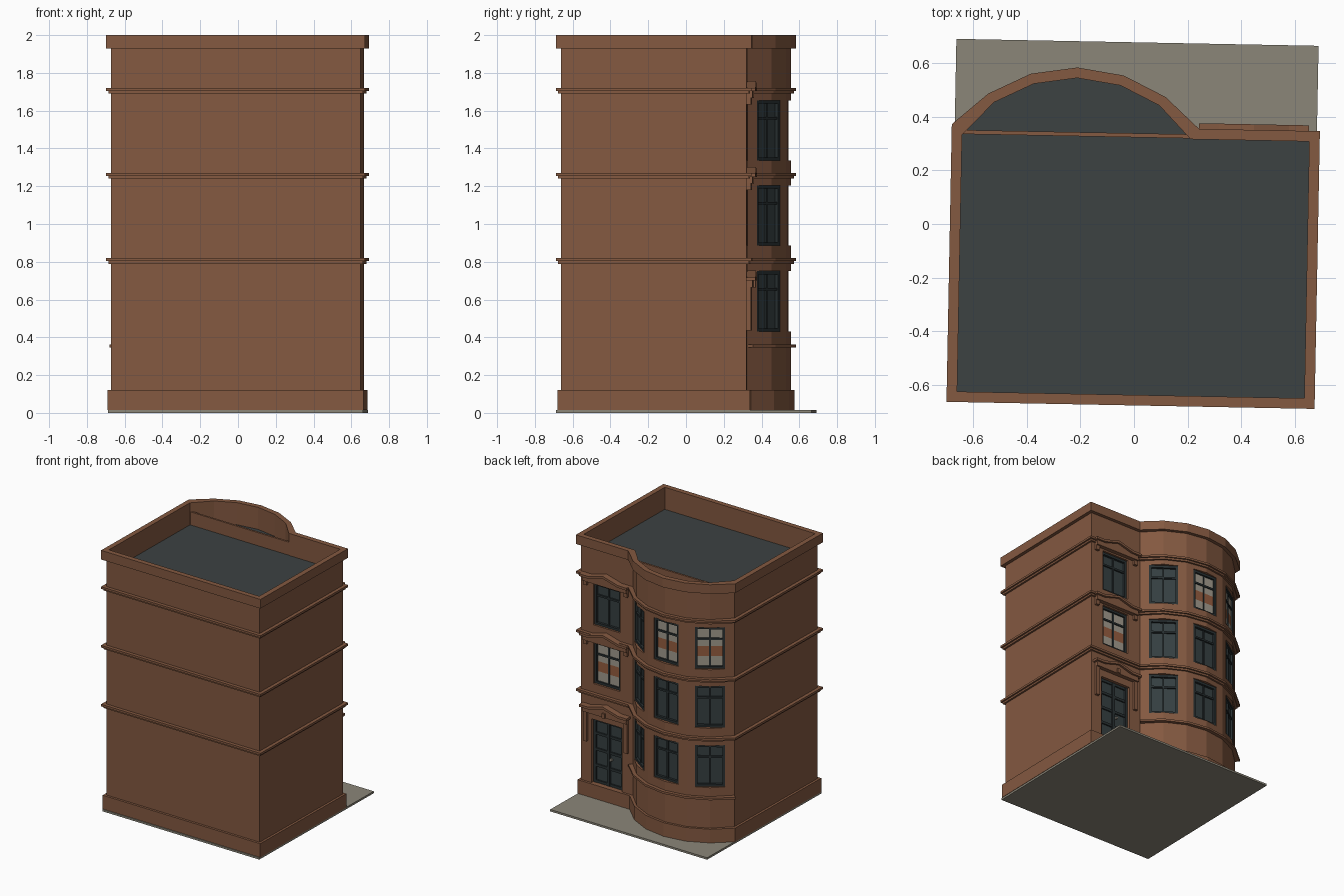
import bpy, bmesh, math
from mathutils import Matrix

if "Cube" in bpy.data.objects:
    bpy.data.objects.remove(bpy.data.objects["Cube"], do_unlink=True)


def material(name, rgb):
    m = bpy.data.materials.new(name)
    m.use_nodes = True
    m.diffuse_color = (*rgb, 1)
    m.node_tree.nodes["Principled BSDF"].inputs["Base Color"].default_value = (*rgb, 1)
    return m


BRICK = material("brownstone", (0.23, 0.10, 0.052))
ROOF = material("roof_slate", (0.045, 0.054, 0.055))
PAVING = material("paving", (0.26, 0.24, 0.19))
FRAME = material("dark_frame", (0.022, 0.030, 0.032))
GLASS = material("dark_glass", (0.036, 0.050, 0.053))
BLIND = material("pale_blind", (0.36, 0.33, 0.27))
CURTAIN = material("rust_curtain", (0.30, 0.11, 0.05))

TURN = Matrix.Rotation(math.radians(-1.1), 4, "Z")   # whole house sits slightly turned
W, B, F = 0.66, 0.65, 0.333                          # half width, front wall, rear wall
BAY_X, BAY_R, STEP = -0.222, 0.553, math.radians(17.4)
FLAT = Matrix.Identity(4)


def finish(name, bm, mats, frame=FLAT):
    bmesh.ops.recalc_face_normals(bm, faces=bm.faces)
    bm.transform(TURN @ frame)
    me = bpy.data.meshes.new(name)
    bm.to_mesh(me)
    bm.free()
    for m in mats:
        me.materials.append(m)
    ob = bpy.data.objects.new(name, me)
    bpy.context.collection.objects.link(ob)
    return ob


def add_box(bm, u0, u1, v0, v1, z0, z1, index=0):
    made = bmesh.ops.create_cube(bm, size=1)["verts"]
    for v in made:
        v.co = (u1 if v.co.x > 0 else u0, v1 if v.co.y > 0 else v0, z1 if v.co.z > 0 else z0)
    for f in {f for v in made for f in v.link_faces}:
        f.material_index = index


def boxes(name, items, mats, frame=FLAT):
    bm = bmesh.new()
    for it in items:
        add_box(bm, *it)
    return finish(name, bm, mats, frame)


def extrude(name, pts, a, b, mats, upright=False, frame=FLAT):
    """Prism of a plan outline (a, b heights) or an upright profile (a, b depths)."""
    bm = bmesh.new()
    face = bm.faces.new([bm.verts.new((p, a, q) if upright else (p, q, a)) for p, q in pts])
    new = bmesh.ops.extrude_face_region(bm, geom=[face])["geom"]
    move = (0, b - a, 0) if upright else (0, 0, b - a)
    bmesh.ops.translate(bm, vec=move, verts=[g for g in new if isinstance(g, bmesh.types.BMVert)])
    return finish(name, bm, mats, frame)


def bay_arc(off):
    r = BAY_R + off
    pts = [(BAY_X + r * math.sin(i * STEP), r * math.cos(i * STEP)) for i in range(3, -4, -1)]
    pts[0] = (pts[0][0], F + off)
    pts[-1] = (-W - off, F + off)
    return pts


def plan(off):
    return [(-W - off, -B - off), (W + off, -B - off), (W + off, F + off)] + bay_arc(off)


def ring(name, out, inn, z0, z1):
    bm = bmesh.new()
    loops = [[bm.verts.new((x, y, z)) for x, y in plan(o)]
             for o, z in ((out, z0), (out, z1), (inn, z1), (inn, z0))]
    n = len(loops[0])
    for k in range(4):
        a, b = loops[k], loops[(k + 1) % 4]
        for i in range(n):
            j = (i + 1) % n
            bm.faces.new((a[i], a[j], b[j], b[i]))
    return finish(name, bm, [BRICK])


# Ground slab and solid body
boxes("ground_slab", [(-0.675, 0.675, -0.675, 0.677, 0, 0.015)], [PAVING])
body = extrude("house_body", plan(0), 0.015, 1.83, [BRICK, ROOF])

# Openings: frame, half width, bottom, top, wall distance, curtained
WING = Matrix.Translation((0.44, 0, 0))
FLOORS = ((0.43, 0.75), (0.885, 1.205), (1.335, 1.655))
openings = []
for level, (z0, z1) in enumerate(FLOORS):
    for side, turn in (("left", 2), ("middle", 0), ("right", -2)):
        fr = Matrix.Translation((BAY_X, 0, 0)) @ Matrix.Rotation(-turn * STEP, 4, "Z")
        openings.append((f"bay_window_{side}_{level}", fr, 0.105, z0, z1, 0.532,
                         level == 2 and side != "left"))
    if level:
        openings.append((f"wing_window_{level}", WING, 0.115, z0, z1, 0.318, level == 1))
DOOR = ("door", WING, 0.13, 0.12, 0.61, 0.312, False)

# Cut the openings
bm = bmesh.new()
for name, fr, hw, z0, z1, v, lit in openings + [DOOR]:
    part = bmesh.new()
    add_box(part, -hw, hw, v - 0.03, v + 0.1, z0, z1)
    part.transform(fr)
    tmp = bpy.data.meshes.new("tmp")
    part.to_mesh(tmp)
    part.free()
    bm.from_mesh(tmp)
    bpy.data.meshes.remove(tmp)
cutter = finish("opening_cutter", bm, [BRICK])
cutter.hide_render = True
mod = body.modifiers.new("openings", "BOOLEAN")
mod.operation, mod.solver, mod.object = "DIFFERENCE", "EXACT", cutter
bpy.context.view_layer.objects.active = body
bpy.ops.object.modifier_apply(modifier=mod.name)
bpy.data.objects.remove(cutter, do_unlink=True)
for f in body.data.polygons:
    f.material_index = 1 if f.normal.z > 0.9 and f.center.z > 1.8 else 0

# Window sashes with glass, some with blind and curtain
for name, fr, hw, z0, z1, v, lit in openings:
    t, h = 0.018, z1 - z0
    bar = z0 + 0.7 * h
    back = v - 0.025
    items = [(-hw, -hw + t, back, v, z0, z1), (hw - t, hw, back, v, z0, z1),
             (-hw, hw, back, v, z0, z0 + t), (-hw, hw, back, v, z1 - t, z1),
             (-0.006, 0.006, back, v - 0.008, z0, z1),
             (-hw, hw, back, v - 0.006, bar - 0.007, bar + 0.007),
             (-hw, hw, back - 0.005, v - 0.018, z0, z1, 1)]
    if lit:
        for lo, hi, idx in ((0.05, 0.28, 2), (0.28, 0.52, 3), (0.52, 0.95, 2)):
            items.append((-hw + t, hw - t, back, v - 0.014, z0 + lo * h, z0 + hi * h, idx))
    boxes(name, items, [FRAME, GLASS, BLIND, CURTAIN], fr)

# Panelled double door
_, fr, hw, z0, z1, v, _ = DOOR
items = [(-hw, hw, v - 0.03, v - 0.012, z0, z1, 1)]
for u in (-hw, -0.011, hw - 0.022):
    items.append((u, u + 0.022, v - 0.03, v, z0, z1))
for k in (0, 0.25, 0.5, 0.75, 0.96):
    z = z0 + k * (z1 - z0)
    items.append((-hw, hw, v - 0.03, v - 0.002, z, z + 0.02))
items.append((-0.03, -0.018, v - 0.01, v + 0.012, z0 + 0.2, z0 + 0.215, 2))
boxes("double_door", items, [FRAME, GLASS, BLIND], fr)

# Plinth, string courses, parapet and cap
ring("plinth", 0.018, -0.01, 0.015, 0.12)
for k, z in enumerate((0.803, 1.255, 1.705)):
    ring(f"string_course_{k}", 0.026, -0.01, z, z + 0.016)
    ring(f"string_course_lower_{k}", 0.014, -0.01, z - 0.014, z)
ring("parapet_wall", 0, -0.012, 1.83, 1.93)
ring("parapet_cap", 0.026, -0.013, 1.93, 2.0)
boxes("roof_divider", [(-0.65, 0.21, F - 0.01, F + 0.005, 1.83, 1.93)], [BRICK])
extrude("bay_sill_course", bay_arc(0.026) + bay_arc(-0.01)[::-1], 0.346, 0.362, [BRICK])

# Gabled hoods on brackets over the door and the wing windows
for name, z in (("door", 0.665), ("lower_window", 1.215), ("upper_window", 1.668)):
    top = [(-0.205, 0.035), (-0.13, 0.035), (0, 0.07), (0.13, 0.035), (0.205, 0.035)]
    crown = [(u, z + h) for u, h in top] + [(u, z + h + 0.018) for u, h in top[::-1]]
    body_pts = [(-0.19, z), (0.19, z)] + [(u * 0.92, z + h) for u, h in top[::-1]]
    extrude(f"{name}_hood", body_pts, F - 0.01, F + 0.032, [BRICK], True, WING)
    extrude(f"{name}_hood_crown", crown, F - 0.01, F + 0.047, [BRICK], True, WING)
    drop = 0.23 if name == "door" else 0.035
    boxes(f"{name}_brackets", [(s * 0.175 - 0.015, s * 0.175 + 0.015, F - 0.01, F + 0.02,
                                z - drop, z) for s in (-1, 1)], [BRICK], WING)
boxes("door_keystone", [(-0.012, 0.012, F, F + 0.045, 0.665, 0.7)], [BRICK], WING)
